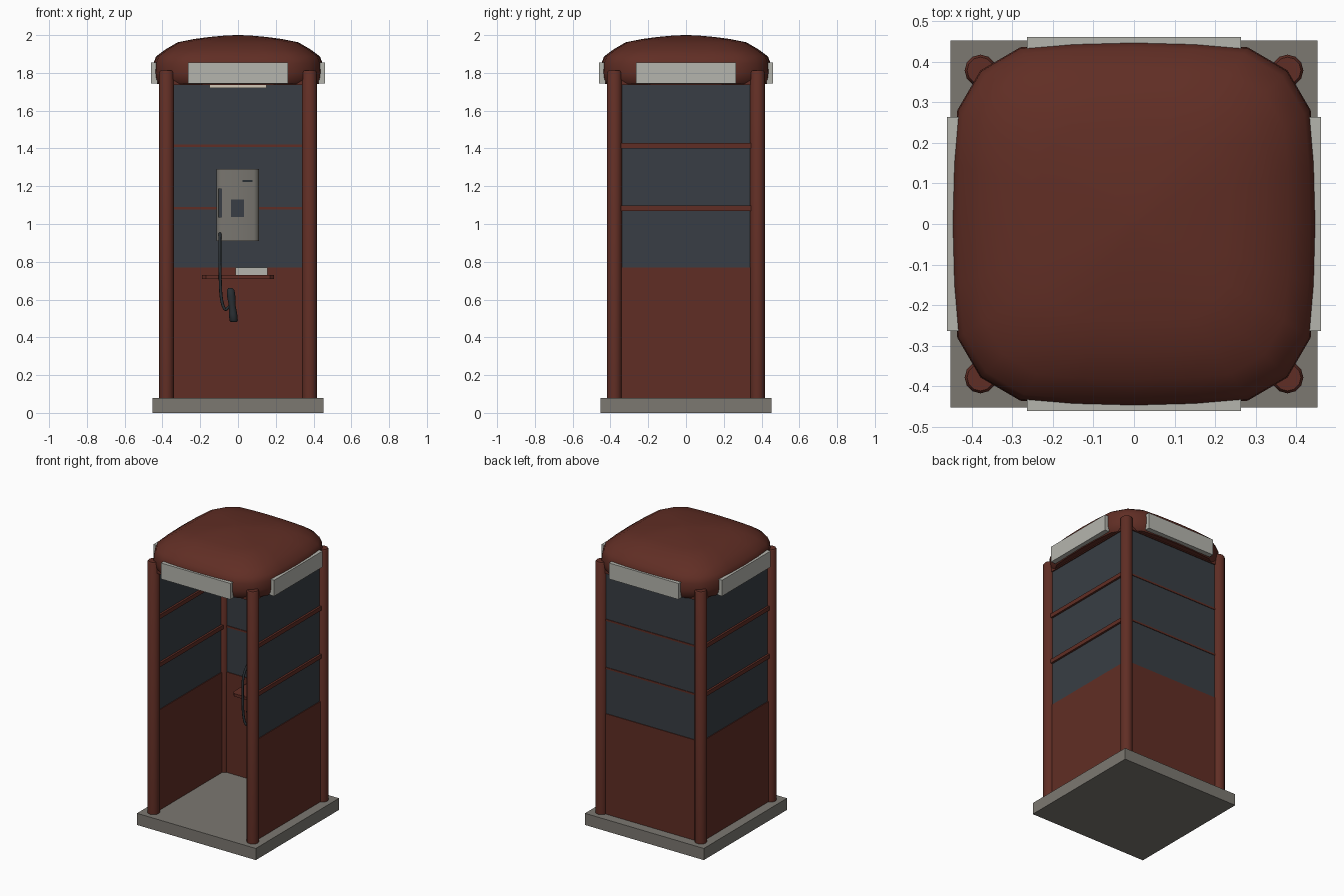
import bpy, bmesh, math
from mathutils import Vector

if "Cube" in bpy.data.objects:
    bpy.data.objects.remove(bpy.data.objects["Cube"])


def mat(name, r, g, b):
    m = bpy.data.materials.new(name)
    m.diffuse_color = (r, g, b, 1)
    m.use_nodes = True
    m.node_tree.nodes["Principled BSDF"].inputs["Base Color"].default_value = m.diffuse_color
    return m


RED = mat("red_brown_paint", 0.118, 0.027, 0.018)
CONCRETE = mat("concrete_grey", 0.2, 0.188, 0.165)
STEEL = mat("phone_grey", 0.19, 0.18, 0.16)
GLASS = mat("dark_glass", 0.04, 0.048, 0.058)
SIGN = mat("sign_white", 0.46, 0.46, 0.42)
DARK = mat("handset_black", 0.022, 0.028, 0.033)
LAMP = mat("lamp_cream", 0.65, 0.58, 0.48)


def finish(name, bm, m, smooth=False):
    bmesh.ops.recalc_face_normals(bm, faces=bm.faces)
    me = bpy.data.meshes.new(name)
    bm.to_mesh(me)
    bm.free()
    ob = bpy.data.objects.new(name, me)
    bpy.context.collection.objects.link(ob)
    me.materials.append(m)
    if smooth:
        bpy.ops.object.select_all(action='DESELECT')
        ob.select_set(True)
        bpy.context.view_layer.objects.active = ob
        bpy.ops.object.shade_smooth_by_angle(angle=math.radians(50))
    return ob


def box(name, x, y, z, m, turn=0):
    """Box from (min, max) ranges, turned about z in quarter turns."""
    bm = bmesh.new()
    bmesh.ops.create_cube(bm, size=1)
    for v in bm.verts:
        p = Vector([r[0] if c < 0 else r[1] for c, r in zip(v.co, (x, y, z))])
        for _ in range(turn):
            p = Vector((-p.y, p.x, p.z))
        v.co = p
    return finish(name, bm, m)


def loft(name, rings, m, smooth=True):
    bm = bmesh.new()
    loops = [[bm.verts.new(p) for p in ring] for ring in rings]
    n = len(loops[0])
    for a, b in zip(loops, loops[1:]):
        for i in range(n):
            bm.faces.new((a[i], a[(i + 1) % n], b[(i + 1) % n], b[i]))
    bm.faces.new(loops[0])
    bm.faces.new(loops[-1])
    return finish(name, bm, m, smooth)


def tube(name, pts, radius, m):
    cu = bpy.data.curves.new(name, 'CURVE')
    cu.dimensions = '3D'
    cu.bevel_depth = radius
    cu.bevel_resolution = 2
    cu.use_fill_caps = True
    cu.resolution_u = 6
    sp = cu.splines.new('NURBS')
    sp.points.add(len(pts) - 1)
    for p, co in zip(sp.points, pts):
        p.co = (*co, 1)
    sp.use_endpoint_u = True
    sp.order_u = 3
    ob = bpy.data.objects.new(name, cu)
    bpy.context.collection.objects.link(ob)
    cu.materials.append(m)


# base slab
box("base_slab", (-.452, .452), (-.452, .452), (0, .08), CONCRETE)

# corner posts with softened tops
for sx, sn in ((-1, "left"), (1, "right")):
    for sy, fn in ((-1, "front"), (1, "back")):
        rings = [[(sx * .378 + r * math.cos(k * math.pi / 6),
                   sy * .378 + r * math.sin(k * math.pi / 6), z) for k in range(12)]
                 for r, z in ((.039, .08), (.039, 1.803), (.033, 1.812))]
        loft(f"{fn}_{sn}_post", rings, RED)

# walls: turn 0 is back, 1 is left, 3 is right; side bars are heavier
for turn, side in ((0, "back"), (1, "left"), (3, "right")):
    bar, deep = (.006, .004) if turn == 0 else (.014, .014)
    box(f"{side}_lower_panel", (-.36, .36), (.363, .387), (.08, .77), RED, turn)
    box(f"{side}_glass", (-.36, .36), (.368, .382), (.77, 1.74), GLASS, turn)
    for i, z in enumerate((1.083, 1.414)):
        box(f"{side}_glazing_bar_{i + 1}", (-.35, .35), (.368 - deep, .382 + deep),
            (z - bar, z + bar), RED, turn)
for turn, side in enumerate(("back", "left", "front", "right")):
    box(f"{side}_header", (-.36, .36), (.36, .39), (1.735, 1.77), RED, turn)
    box(f"{side}_sign", (-.264, .264), (.425, .46), (1.745, 1.855), SIGN, turn)

# domed roof: rounded-square rings shrinking upwards
quarter = [(.45, 0), (.446, .15), (.435, .28), (.378, .378), (.28, .435), (.15, .446)]
outline = []
for q in range(4):
    for x, y in quarter:
        for _ in range(q):
            x, y = -y, x
        outline.append((x, y))
profile = [(.95, 1.74), (.99, 1.765), (1, 1.80), (.995, 1.85), (.965, 1.887), (.85, 1.925),
           (.71, 1.962), (.52, 1.979), (.34, 1.99), (.17, 1.997), (.03, 2.0)]
loft("domed_roof", [[(x * s, y * s, z) for x, y in outline] for s, z in profile], RED)

# ceiling lamp
box("ceiling_lamp", (-.152, .152), (-.12, .12), (1.72, 1.745), LAMP)

# phone body with rounded front edges
front = [(-.115, .365), (-.115, .28), (-.108, .263), (-.09, .255),
         (.085, .255), (.103, .263), (.11, .28), (.11, .365)]
loft("phone_body", [[(x, y, z) for x, y in front] for z in (.91, 1.29)], STEEL)
box("phone_keypad", (-.036, .032), (.25, .257), (1.037, 1.13), GLASS)
box("phone_coin_slot", (.025, .078), (.251, .257), (1.223, 1.233), DARK)
box("phone_cradle", (-.103, -.084), (.248, .262), (1.035, 1.187), GLASS)

# shelf with clipped front corners, and the book on it
plan = [(-.19, .365), (-.19, .22), (-.17, .2), (.17, .2), (.19, .22), (.19, .365)]
loft("shelf", [[(x, y, z) for x, y in plan] for z in (.71, .73)], RED, False)
box("phone_book", (-.012, .155), (.225, .34), (.73, .77), SIGN)

# hanging cord and handset
tube("handset_cord", [(-.095, .26, .95), (-.097, .19, .9), (-.095, .185, .72), (-.09, .185, .6),
                      (-.07, .185, .54), (-.05, .185, .56), (-.038, .185, .57)], .008, DARK)
a, b = Vector((-.04, .18, .66)), Vector((-.022, .18, .48))
rings = []
for t, r in ((0, .012), (.05, .02), (.25, .022), (.5, .018), (.75, .022), (.95, .022), (1, .014)):
    c = a.lerp(b, t)
    rings.append([(c.x + r * math.cos(k * math.pi / 5), c.y + r * math.sin(k * math.pi / 5), c.z)
                  for k in range(10)])
loft("handset", rings, DARK)
